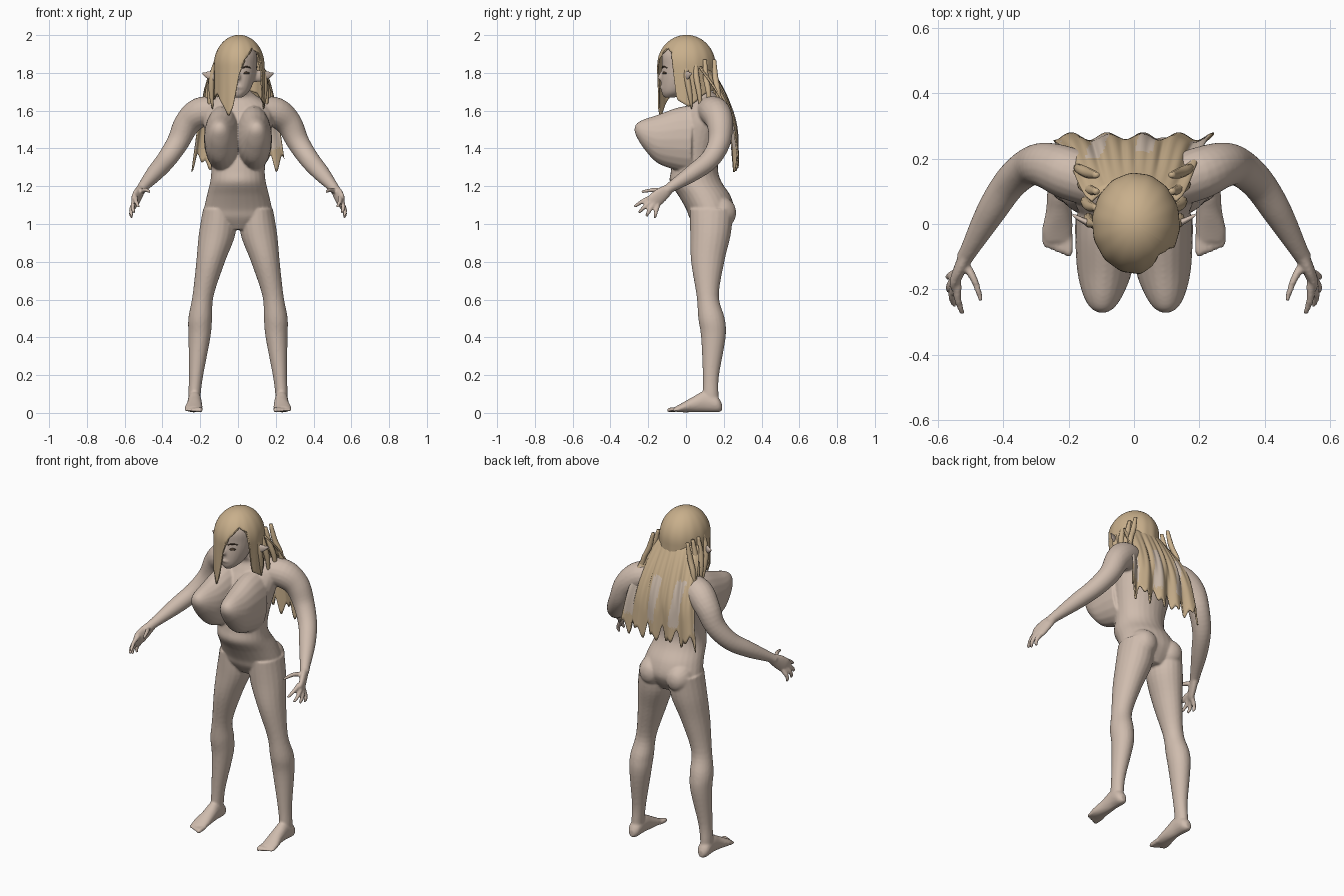
import bpy
import bmesh
from math import sin, cos, pi, radians
from mathutils import Vector

default_cube = bpy.data.objects.get("Cube")
if default_cube:
    bpy.data.objects.remove(default_cube, do_unlink=True)


def make_material(name, red, green, blue):
    material = bpy.data.materials.new(name)
    material.use_nodes = True
    colour = (red, green, blue, 1)
    material.diffuse_color = colour
    shader = material.node_tree.nodes["Principled BSDF"]
    shader.inputs["Base Color"].default_value = colour
    shader.inputs["Roughness"].default_value = .8
    return material


skin = make_material("skin", .62, .5, .42)
blonde = make_material("blonde hair", .58, .43, .26)
pale = make_material("pale hair streak", .62, .51, .42)
dark = make_material("dark brown", .08, .05, .03)

X, Y, Z = Vector((1, 0, 0)), Vector((0, 1, 0)), Vector((0, 0, 1))
FLAT, UPRIGHT = (X, Y), (X, Z)


def spline(rings, steps=5):
    """Catmull-Rom interpolation through rings of numbers."""
    padded = [rings[0]] + list(rings) + [rings[-1]]
    result = []
    for before, start, end, after in zip(padded, padded[1:], padded[2:], padded[3:]):
        for step in range(steps):
            t = step / steps
            result.append([
                b + .5 * t * (c - a + t * (2*a - 5*b + 4*c - d + t * (3*(b - c) + d - a)))
                for a, b, c, d in zip(before, start, end, after)])
    result.append(list(rings[-1]))
    return result


def loft(mesh, rings, frame=None, side=1, sides=20):
    """Closed skin over elliptical rings (x, y, z, radius, other radius)."""
    path = spline(rings)
    centres = [Vector((side * ring[0], ring[1], ring[2])) for ring in path]
    loops = []
    for index, ring in enumerate(path):
        if frame:
            across, along = frame
        else:
            tangent = centres[min(index + 1, len(path) - 1)] - centres[max(index - 1, 0)]
            across = tangent.cross(Z if abs(tangent.normalized().z) < .95 else Y).normalized()
            along = across.cross(tangent).normalized()
        loops.append([
            mesh.verts.new(centres[index] + across * cos(angle) * ring[3] + along * sin(angle) * ring[-1])
            for angle in (2 * pi * k / sides for k in range(sides))])
    for lower, upper in zip(loops, loops[1:]):
        for k in range(sides):
            n = (k + 1) % sides
            mesh.faces.new((lower[k], lower[n], upper[n], upper[k]))
    mesh.faces.new(loops[0][::-1])
    mesh.faces.new(loops[-1])


def finish(mesh, name, *materials):
    bmesh.ops.recalc_face_normals(mesh, faces=mesh.faces)
    data = bpy.data.meshes.new(name)
    mesh.to_mesh(data)
    mesh.free()
    thing = bpy.data.objects.new(name, data)
    bpy.context.collection.objects.link(thing)
    for material in materials:
        data.materials.append(material)
    for polygon in data.polygons:
        polygon.use_smooth = True
    return thing


def apply_modifiers(thing):
    bpy.ops.object.select_all(action="DESELECT")
    thing.select_set(True)
    bpy.context.view_layer.objects.active = thing
    for modifier in list(thing.modifiers):
        bpy.ops.object.modifier_apply(modifier=modifier.name)


def upright_rings(profile):
    """Rings from (height, half width, front, back)."""
    return [(0, (f + b) / 2, z, w, (b - f) / 2) for z, w, f, b in profile]


# Torso, neck and head
body = bmesh.new()
torso = [(.97, .08, .06, .2), (1.03, .18, .02, .24), (1.08, .18, 0, .255), (1.15, .165, -.04, .235),
         (1.22, .148, -.085, .19), (1.28, .142, -.08, .17), (1.36, .15, -.07, .175),
         (1.46, .17, -.06, .2), (1.55, .185, -.04, .225), (1.62, .175, 0, .225),
         (1.67, .11, .02, .18), (1.72, .056, -.01, .12), (1.8, .05, -.02, .1)]
head = [(1.67, .022, -.115, -.06), (1.7, .058, -.13, .02), (1.76, .085, -.132, .08),
        (1.83, .1, -.128, .12), (1.9, .1, -.125, .13), (1.96, .065, -.08, .09), (1.98, .02, -.02, .03)]
for profile in (torso, head):
    loft(body, upright_rings(profile), FLAT, sides=28)
loft(body, [(0, -.125, 1.81, .008), (0, -.138, 1.775, .013), (0, -.125, 1.757, .009)], FLAT)
loft(body, [(-.025, -.122, 1.722, .006), (0, -.13, 1.724, .009), (.025, -.122, 1.722, .006)])

for side in (1, -1):
    # Chest and buttocks
    loft(body, [(.08, .03, 1.45, .1, .18), (.085, -.05, 1.45, .095, .165), (.09, -.15, 1.45, .083, .128),
                (.095, -.22, 1.475, .06, .08), (.097, -.258, 1.495, .035, .04),
                (.097, -.272, 1.5, .01, .012)], UPRIGHT, side)
    loft(body, [(.09, .1, 1.06, .08, .1), (.09, .2, 1.06, .075, .085),
                (.09, .25, 1.06, .045, .05), (.09, .265, 1.06, .01, .01)], UPRIGHT, side)
    # Legs
    loft(body, [(.1, .135, 1.08, .085, .115), (.11, .13, .95, .097, .108), (.145, .115, .8, .076, .088),
                (.185, .115, .62, .056, .059), (.2, .135, .5, .063, .07), (.204, .145, .4, .058, .065),
                (.222, .132, .2, .038, .043), (.23, .13, .1, .033, .042), (.23, .13, .04, .033, .045)],
         FLAT, side)
    # Feet and toes
    loft(body, [(.232, .19, .03, .015, .02), (.232, .165, .045, .035, .042), (.23, .1, .06, .036, .056),
                (.23, .04, .045, .04, .042), (.235, -.02, .028, .047, .025),
                (.235, -.055, .02, .042, .014)], UPRIGHT, side)
    for toe in range(5):
        x, size = .2 + .018 * toe, .013 - .001 * toe
        tip = -.1 + .007 * toe
        loft(body, [(x, -.03, .02, size), (x, tip + .015, .016, size), (x, tip, .013, size / 2)],
             UPRIGHT, side, sides=10)
    # Arms
    loft(body, [(.1, .12, 1.6, .075), (.2, .155, 1.59, .08), (.27, .18, 1.53, .07), (.32, .175, 1.43, .059),
                (.38, .125, 1.34, .052), (.44, .035, 1.27, .045), (.505, -.08, 1.195, .028),
                (.52, -.105, 1.175, .026)], None, side)
    # Hands and fingers
    loft(body, [(.512, -.09, 1.185, .022, .028), (.53, -.13, 1.155, .02, .04),
                (.545, -.165, 1.125, .017, .042), (.55, -.18, 1.11, .012, .036)], None, side)
    fingers = [((.52, -.12, 1.17), (.49, -.17, 1.18), (.468, -.235, 1.17)),
               ((.54, -.185, 1.14), (.54, -.23, 1.12), (.525, -.275, 1.09)),
               ((.55, -.18, 1.125), (.558, -.22, 1.09), (.55, -.25, 1.06)),
               ((.55, -.17, 1.11), (.567, -.195, 1.07), (.56, -.21, 1.04)),
               ((.545, -.15, 1.1), (.567, -.16, 1.06), (.562, -.165, 1.03))]
    for base, middle, tip in fingers:
        loft(body, [(*base, .014), (*middle, .012), (*tip, .008)], None, side, sides=10)
    # Pointed ears
    loft(body, [(.085, -.01, 1.78, .02, .03), (.13, 0, 1.785, .012, .03),
                (.165, .015, 1.79, .008, .02), (.19, .03, 1.8, .005, .006)], None, side)

figure = finish(body, "body", skin)
remesh = figure.modifiers.new("blend parts", "REMESH")
remesh.mode, remesh.voxel_size, remesh.use_smooth_shade = "VOXEL", .0065, True
soften = figure.modifiers.new("soften", "SMOOTH")
soften.factor, soften.iterations = .5, 4
apply_modifiers(figure)

# Eyes and brows
for side, label in ((1, "left"), (-1, "right")):
    eye = bmesh.new()
    loft(eye, [(.028, -.121, 1.797, .003), (.043, -.116, 1.8, .007), (.06, -.104, 1.798, .003)], None, side)
    loft(eye, [(.022, -.128, 1.825, .003), (.045, -.118, 1.833, .004), (.068, -.1, 1.826, .002)], None, side)
    finish(eye, label + "_eye", dark)


def sheet(name, shape, columns, rows, thickness, *materials):
    """Thin hair surface from shape(u, v), u and v running from 0 to 1."""
    mesh = bmesh.new()
    grid = [[mesh.verts.new(shape(i / columns, j / rows)) for j in range(rows + 1)]
            for i in range(columns + 1)]
    for left, right in zip(grid, grid[1:]):
        for j in range(rows):
            mesh.faces.new((left[j], right[j], right[j + 1], left[j + 1]))
    bmesh.ops.remove_doubles(mesh, verts=mesh.verts, dist=.0001)
    thing = finish(mesh, name, *materials)
    solid = thing.modifiers.new("thickness", "SOLIDIFY")
    solid.thickness, solid.offset = thickness, 0
    return thing


# Hair cap with a long fringe on one side; hem height by angle from the front
HEM = [(-180, 1.72), (-120, 1.7), (-90, 1.66), (-60, 1.69), (-40, 1.63), (-25, 1.57), (-14, 1.62),
       (0, 1.79), (15, 1.88), (40, 1.93), (58, 1.9), (70, 1.66), (95, 1.62), (130, 1.69), (180, 1.72)]


def cap_shape(u, v):
    degrees = 360 * u - 180
    for (a, low), (b, high) in zip(HEM, HEM[1:]):
        if a <= degrees <= b:
            hem = low + (high - low) * (degrees - a) / (b - a)
            break
    angle = radians(degrees)
    crown, height = 1.84, .157
    bend = min(1, (crown + height - hem) / height)
    if v < .5:
        tilt = 2 * v * (pi / 2 if hem < crown else pi / 2 * bend ** .6)
        reach, z = sin(tilt), crown + height * cos(tilt)
    else:
        reach, z = 1, crown + (min(hem, crown) - crown) * (2 * v - 1)
        if hem >= crown:
            reach, z = sin(pi / 2 * bend ** .6), crown + height * cos(pi / 2 * bend ** .6)
    reach *= 1 + .012 * sin(14 * angle) * v
    return (.006 + .13 * reach * sin(angle), .002 - .15 * reach * cos(angle), z)


sheet("hair_cap", cap_shape, 120, 28, .008, blonde)


# Long wavy hair down the back
def back_shape(u, v):
    s = 2 * u - 1
    length = .5 + .03 * sin(17 * s) + .025 * sin(31 * s + 1)
    y = .13 + .135 * sin(min(pi / 2, 2.1 * v)) - .06 * s * s * (1 - v)
    return (s * (.13 + .115 * v ** .6), y + .012 * v * sin(14 * s), 1.83 - length * v)


back_hair = sheet("back_hair", back_shape, 80, 24, .008, blonde, pale)
for polygon in back_hair.data.polygons:
    x, y, z = polygon.center
    if 1.4 < z < 1.66 and sin(42 * x + 4 * z) > .45:
        polygon.material_index = 1

# Loose locks beside the neck
locks = bmesh.new()
for side in (1, -1):
    for k in range(4):
        y, drop = .0 + .05 * k, .03 * k
        loft(locks, [(.115, y, 1.87, .01), (.137, y + .005, 1.78, .016), (.14 + drop / 3, y + .02, 1.69, .014),
                     (.135 + drop / 2, y + .03, 1.61 - drop, .003)], FLAT, side, sides=10)
finish(locks, "side_locks", blonde)
